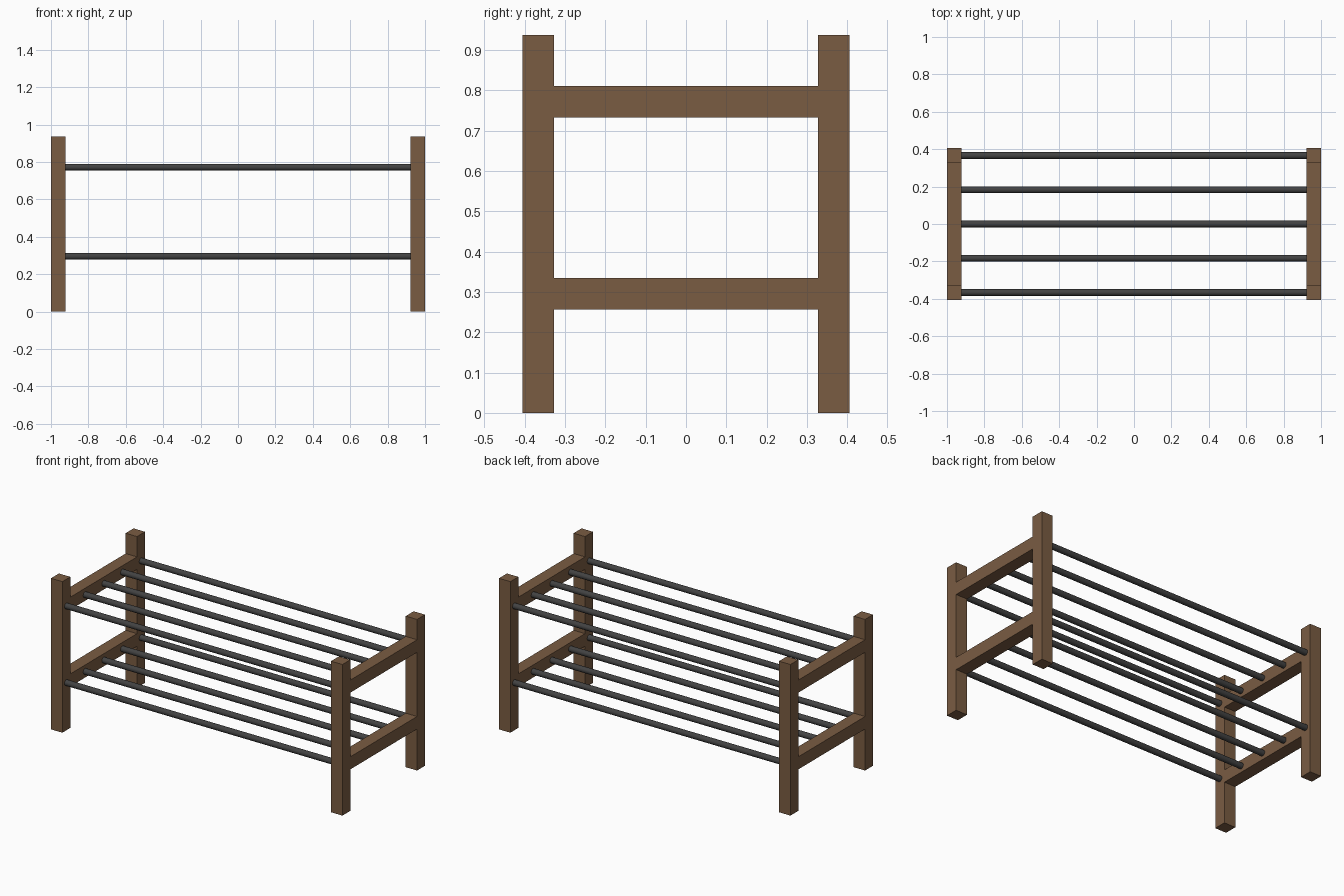
import bpy
import math

if "Cube" in bpy.data.objects:
    bpy.data.objects.remove(bpy.data.objects["Cube"])

POST = 0.078          # square section of posts and rails
X = 1.0 - POST / 2    # post centre in x
Y = 0.405 - POST / 2  # post centre in y
HEIGHT = 0.937
LEVELS = {"lower": 0.296, "upper": 0.772}


def material(name, color):
    mat = bpy.data.materials.new(name)
    mat.diffuse_color = (*color, 1)
    mat.use_nodes = True
    mat.node_tree.nodes["Principled BSDF"].inputs["Base Color"].default_value = mat.diffuse_color
    return mat


wood = material("brown_wood", (0.195, 0.107, 0.055))
metal = material("dark_metal", (0.055, 0.055, 0.055))


def box(name, center, size):
    bpy.ops.mesh.primitive_cube_add(size=1, location=center)
    obj = bpy.context.object
    obj.name = name
    obj.scale = size
    bpy.ops.object.transform_apply(location=False, rotation=False, scale=True)
    obj.data.materials.append(wood)


def rod(name, y, z):
    bpy.ops.mesh.primitive_cylinder_add(
        vertices=16, radius=0.018, depth=2 * (1 - POST),
        location=(0, y, z), rotation=(0, math.pi / 2, 0))
    obj = bpy.context.object
    obj.name = name
    bpy.ops.object.shade_smooth_by_angle(angle=math.radians(40))
    obj.data.materials.append(metal)


# End frames: two posts joined by two flush rails on each side
for side, sx in (("left", -1), ("right", 1)):
    for end, sy in (("front", -1), ("back", 1)):
        box(f"{end}_{side}_post", (sx * X, sy * Y, HEIGHT / 2), (POST, POST, HEIGHT))
    for level, z in LEVELS.items():
        box(f"{level}_{side}_rail", (sx * X, 0, z), (POST, 2 * Y - POST, POST))

# Shelves: five rods spanning between the end frames
for level, z in LEVELS.items():
    for i in range(5):
        rod(f"{level}_shelf_rod_{i + 1}", (i - 2) * Y / 2, z)
